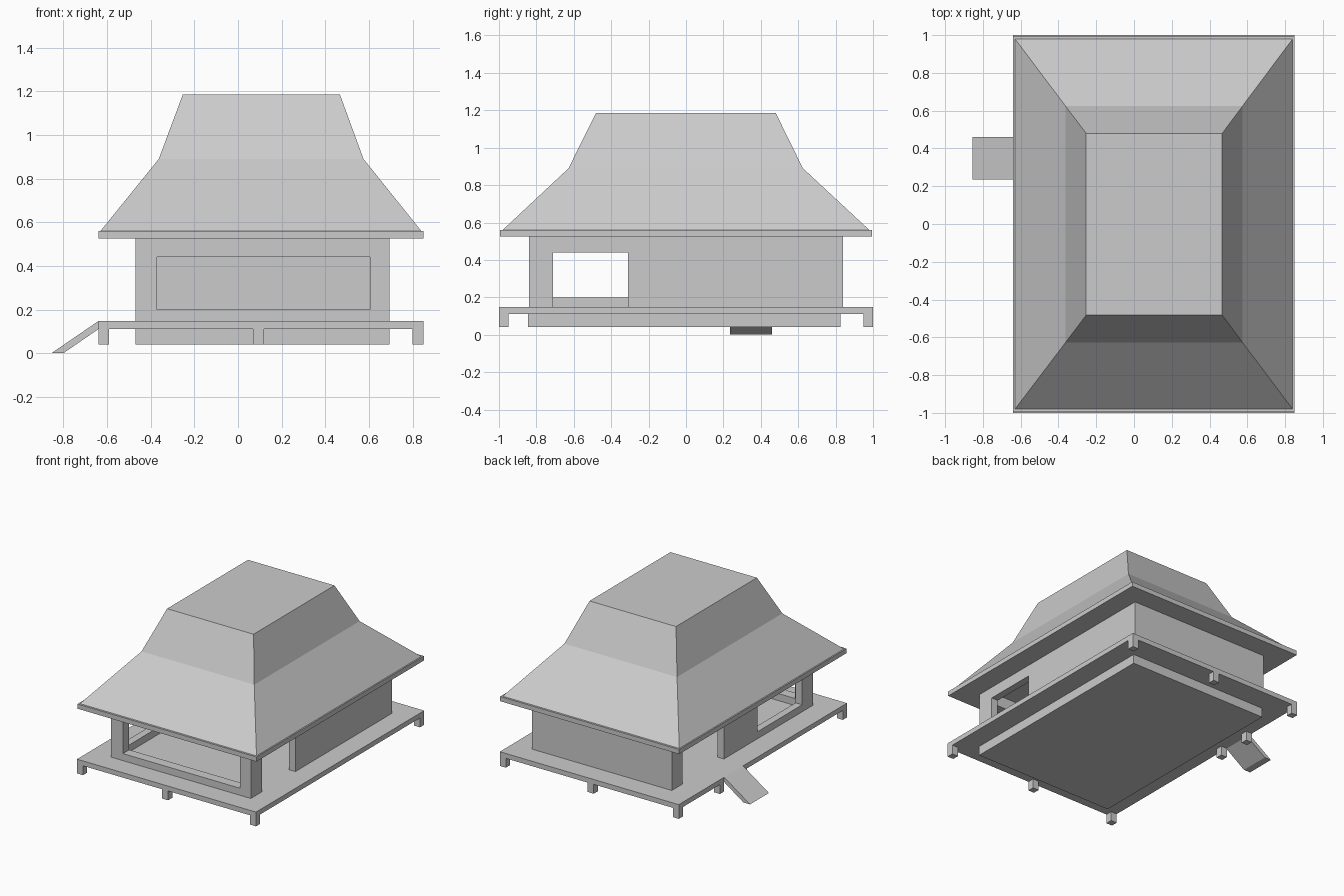
import bpy

if "Cube" in bpy.data.objects:
    bpy.data.objects.remove(bpy.data.objects["Cube"])


def mesh_object(name, verts, faces):
    mesh = bpy.data.meshes.new(name)
    mesh.from_pydata(verts, [], faces)
    mesh.update()
    obj = bpy.data.objects.new(name, mesh)
    bpy.context.collection.objects.link(obj)
    return obj


def loft(name, rings):
    """Closed solid through a stack of equal-length rings."""
    n = len(rings[0])
    verts = [v for ring in rings for v in ring]
    faces = [tuple(reversed(range(n))), tuple(range(len(verts) - n, len(verts)))]
    for r in range(len(rings) - 1):
        for i in range(n):
            a, b = r * n + i, r * n + (i + 1) % n
            faces.append((a, b, b + n, a + n))
    return mesh_object(name, verts, faces)


def rect(x0, x1, y0, y1, z):
    return [(x0, y0, z), (x1, y0, z), (x1, y1, z), (x0, y1, z)]


def box(name, x0, x1, y0, y1, z0, z1):
    return loft(name, [rect(x0, x1, y0, y1, z0), rect(x0, x1, y0, y1, z1)])


# Deck and the plinth below it
box("deck", -0.64, 0.85, -1, 1, 0.11, 0.147)
box("plinth", -0.47, 0.695, -0.845, 0.825, 0.04, 0.11)

# Feet at the corners and in the middle of the two short edges
for side, y in (("front", -0.975), ("back", 0.975)):
    for pos, x in (("left", -0.615), ("middle", 0.093), ("right", 0.825)):
        box(f"{side}_{pos}_foot", x - 0.025, x + 0.025, y - 0.025, y + 0.025, 0.04, 0.11)

# Feet on either side of the ramp
for i, y in enumerate((0.215, 0.485)):
    box(f"ramp_foot_{i + 1}", -0.64, -0.59, y - 0.025, y + 0.025, 0.04, 0.11)

# Ramp
profile = [(-0.855, 0), (-0.80, 0), (-0.64, 0.11), (-0.64, 0.147)]
loft("ramp", [[(x, y, z) for x, z in profile] for y in (0.46, 0.235)])

# Walls, hollowed out and pierced by doors and windows
walls = box("walls", -0.47, 0.695, -0.84, 0.84, 0.147, 0.525)
cutters = [
    box("room_cutter", -0.415, 0.64, -0.765, 0.765, 0.05, 0.6),
    box("front_window_cutter", -0.37, 0.605, -0.95, -0.70, 0.20, 0.44),
    box("right_door_cutter", 0.57, 0.80, -0.71, -0.31, 0.10, 0.44),
    box("left_door_cutter", -0.60, -0.35, 0.22, 0.71, 0.10, 0.44),
    box("left_window_cutter", -0.60, -0.35, -0.71, -0.18, 0.20, 0.44),
]
for cutter in cutters:
    cutter.hide_render = True
    cutter.display_type = 'WIRE'
    mod = walls.modifiers.new(cutter.name, 'BOOLEAN')
    mod.operation = 'DIFFERENCE'
    mod.solver = 'EXACT'
    mod.object = cutter

# Eaves board and two-pitch roof
box("eaves", -0.64, 0.85, -0.995, 0.995, 0.525, 0.56)
loft("roof", [
    rect(-0.63, 0.84, -0.98, 0.98, 0.56),
    rect(-0.363, 0.575, -0.628, 0.625, 0.89),
    rect(-0.253, 0.467, -0.482, 0.48, 1.185),
])
